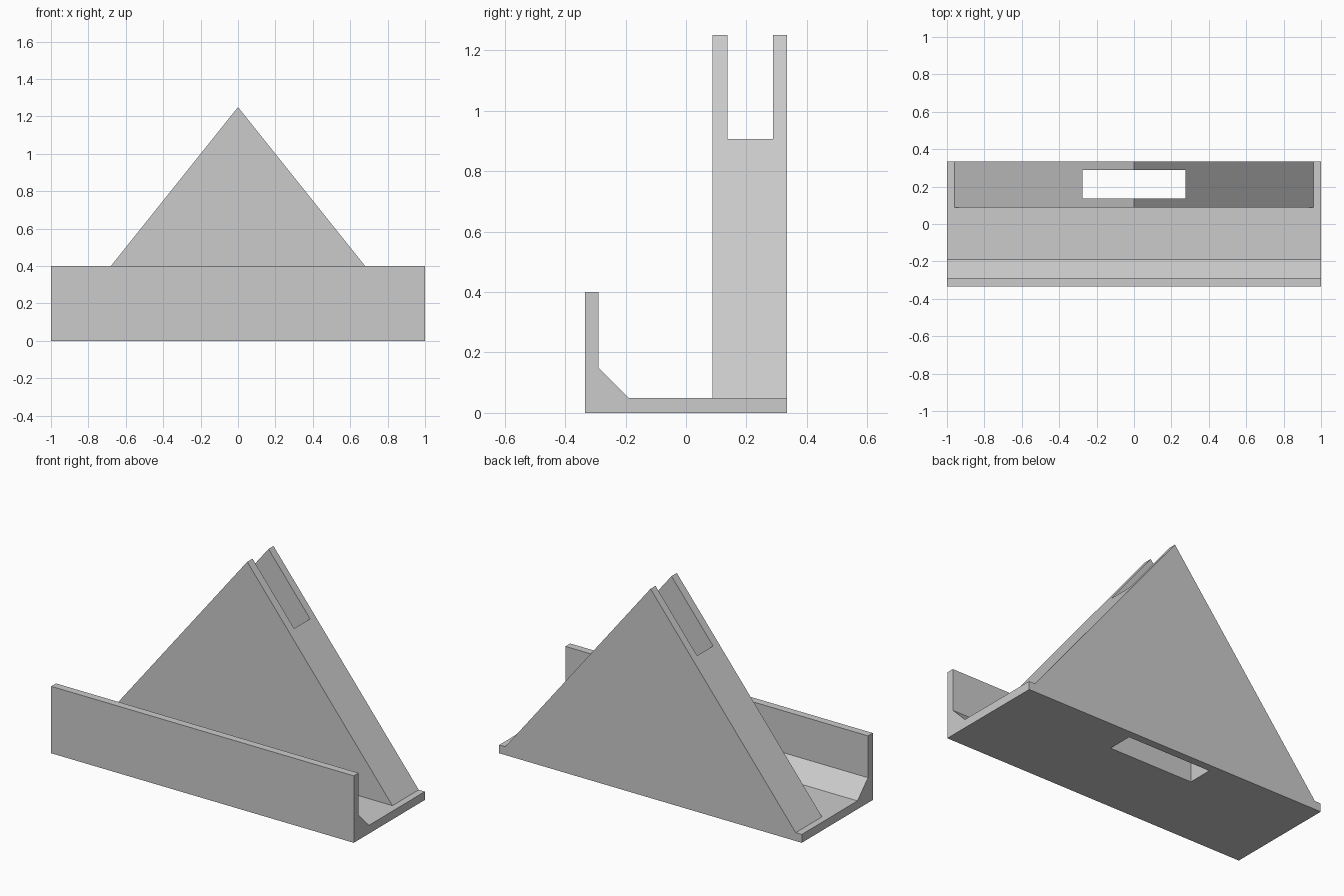
import bpy
import bmesh
from mathutils import Vector

cube = bpy.data.objects.get("Cube")
if cube:
    bpy.data.objects.remove(cube, do_unlink=True)

# Single plain grey colour
GREY = (0.6, 0.6, 0.6, 1.0)
mat = bpy.data.materials.new("plain grey")
mat.use_nodes = True
mat.diffuse_color = GREY
mat.node_tree.nodes["Principled BSDF"].inputs["Base Color"].default_value = GREY


def prism(name, outline, sweep):
    """Extrude a closed flat outline along the sweep vector."""
    bm = bmesh.new()
    face = bm.faces.new([bm.verts.new(p) for p in outline])
    extruded = bmesh.ops.extrude_face_region(bm, geom=[face], use_keep_orig=True)
    moved = [v for v in extruded["geom"] if isinstance(v, bmesh.types.BMVert)]
    bmesh.ops.translate(bm, verts=moved, vec=Vector(sweep))
    bmesh.ops.recalc_face_normals(bm, faces=bm.faces)
    mesh = bpy.data.meshes.new(name)
    bm.to_mesh(mesh)
    bm.free()
    mesh.materials.append(mat)
    obj = bpy.data.objects.new(name, mesh)
    bpy.context.collection.objects.link(obj)
    return obj


def combine(target, other, operation):
    """Boolean with a helper that stays hidden."""
    mod = target.modifiers.new(other.name, "BOOLEAN")
    mod.object = other
    mod.operation = operation
    mod.solver = "EXACT"
    other.hide_render = True
    other.hide_set(True)


FRONT, BACK = -0.335, 0.335
FLOOR = 0.05

# Tray: floor, front lip and chamfered inner corner
tray_profile = [(FRONT, 0), (BACK, 0), (BACK, FLOOR), (-0.19, FLOOR),
                (-0.29, 0.15), (-0.29, 0.4), (FRONT, 0.4)]
tray = prism("tray_with_backrest", [(-1, y, z) for y, z in tray_profile], (2, 0, 0))

# Triangular backrest standing on the rear of the floor
gable = prism("backrest_helper",
              [(x, 0.087, z) for x, z in [(-0.96, FLOOR), (0.96, FLOOR), (0, 1.25)]],
              (0, BACK - 0.087, 0))

# Vertical slot through backrest and floor
slot = prism("slot_cutter",
             [(x, y, -0.1) for x, y in [(-0.275, 0.137), (0.275, 0.137),
                                        (0.275, 0.288), (-0.275, 0.288)]],
             (0, 0, 1.5))

combine(tray, gable, "UNION")
combine(tray, slot, "DIFFERENCE")

# Bake the booleans, then drop the helpers
bpy.context.view_layer.objects.active = tray
tray.select_set(True)
for mod in list(tray.modifiers):
    bpy.ops.object.modifier_apply(modifier=mod.name)
for helper in (gable, slot):
    bpy.data.objects.remove(helper, do_unlink=True)
